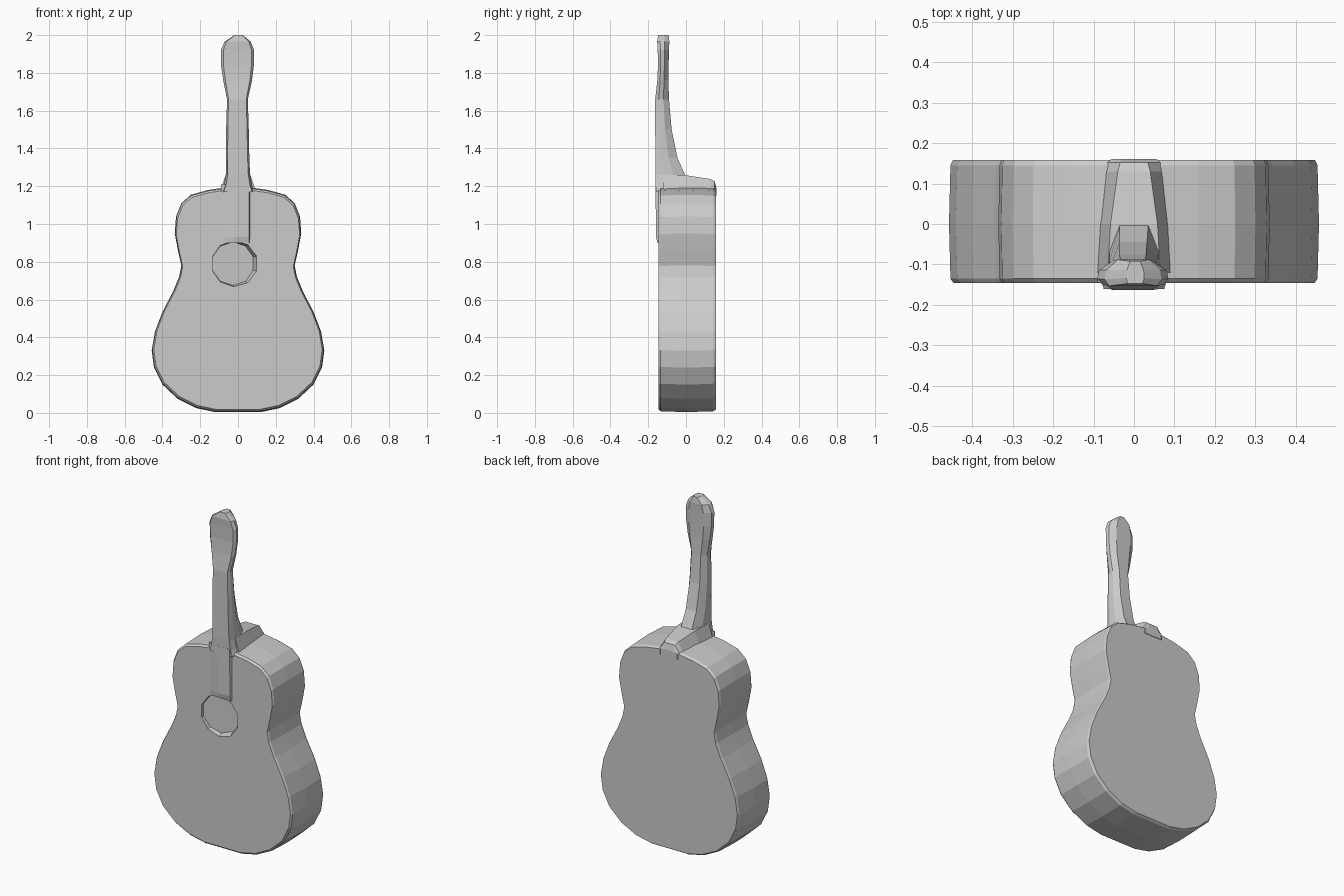
import bpy, bmesh, math

cube = bpy.data.objects.get("Cube")
if cube:
    bpy.data.objects.remove(cube, do_unlink=True)

grey = bpy.data.materials.new("plain grey")
grey.use_nodes = True
color = (0.6, 0.6, 0.6, 1)
grey.diffuse_color = color
grey.node_tree.nodes["Principled BSDF"].inputs["Base Color"].default_value = color


def add_object(name, bm):
    """Turn a bmesh into a flat shaded object."""
    bmesh.ops.recalc_face_normals(bm, faces=bm.faces)
    mesh = bpy.data.meshes.new(name)
    bm.to_mesh(mesh)
    bm.free()
    mesh.materials.append(grey)
    ob = bpy.data.objects.new(name, mesh)
    bpy.context.collection.objects.link(ob)
    return ob


def loft(name, rings):
    """Skin closed rings of equal length and cap both ends."""
    bm = bmesh.new()
    loops = [[bm.verts.new(p) for p in ring] for ring in rings]
    n = len(loops[0])
    for a, b in zip(loops, loops[1:]):
        for i in range(n):
            j = (i + 1) % n
            bm.faces.new((a[i], a[j], b[j], b[i]))
    bm.faces.new(loops[0])
    bm.faces.new(loops[-1])
    return add_object(name, bm)


# Body: mirrored half outline, with softly bulged sides and rounded rims
half = [(0.12, 0.004), (0.22, 0.025), (0.32, 0.075), (0.40, 0.15),
        (0.445, 0.24), (0.457, 0.33), (0.44, 0.43), (0.40, 0.535),
        (0.345, 0.64), (0.312, 0.72), (0.30, 0.78), (0.318, 0.86),
        (0.335, 0.95), (0.328, 1.04), (0.30, 1.11), (0.25, 1.155),
        (0.16, 1.18), (0.07, 1.193)]
outline = half + [(-x, z) for x, z in reversed(half)]
layers = [(-0.146, 0.975), (-0.135, 0.992), (0.0, 1.0),
          (0.145, 0.992), (0.158, 0.978)]
body = loft("body", [[(x * s, y, 0.6 + (z - 0.6) * s) for x, z in outline]
                     for y, s in layers])

# Sound hole: shallow tilted recess, deepest on the right
bm = bmesh.new()
bmesh.ops.create_cone(bm, cap_ends=True, segments=10,
                      radius1=0.115, radius2=0.14, depth=0.12)
cutter = add_object("sound_hole_cutter", bm)
cutter.rotation_euler = (math.radians(90), 0, math.radians(9))
cutter.location = (-0.018, -0.172, 0.79)
cutter.hide_render = True
cutter.hide_viewport = True
cut = body.modifiers.new("sound hole", "BOOLEAN")
cut.operation = "DIFFERENCE"
cut.object = cutter


# Neck and headstock: sections of (z, centre x, half width, front y, back y)
def neck_section(z, cx, w, front, back):
    d = back - front
    right = [(0.85, 0.0), (1.0, 0.25), (0.95, 0.6), (0.55, 1.0)]
    shape = right + [(-u, v) for u, v in reversed(right)]
    return [(cx + u * w, front + v * d, z) for u, v in shape]


neck = [(1.17, 0, 0.088, -0.16, 0.03), (1.205, 0, 0.075, -0.16, 0.03),
        (1.26, 0, 0.064, -0.162, -0.005), (1.35, -0.002, 0.062, -0.162, -0.045),
        (1.50, -0.003, 0.06, -0.163, -0.076), (1.66, -0.003, 0.055, -0.163, -0.09),
        (1.76, -0.002, 0.076, -0.152, -0.093), (1.84, -0.003, 0.087, -0.148, -0.092),
        (1.92, -0.003, 0.088, -0.15, -0.09), (1.965, -0.002, 0.07, -0.153, -0.088),
        (2.0, 0.003, 0.022, -0.147, -0.092)]
loft("neck_and_headstock", [neck_section(*s) for s in neck])

# Heel: low ridge running back over the top of the body
heel = [(-0.12, 0.09, 0.065, 1.262), (0.0, 0.085, 0.058, 1.258),
        (0.13, 0.07, 0.04, 1.238), (0.152, 0.065, 0.034, 1.225),
        (0.161, 0.055, 0.03, 1.19)]
loft("heel", [[(-w, y, 1.15), (-w, y, 1.185), (-t, y, top),
               (t, y, top), (w, y, 1.185), (w, y, 1.15)]
              for y, w, t, top in heel])

# Fingerboard end: thin tongue over the front, fading out to the left
tongue = [(0.90, -0.151), (0.93, -0.158), (1.14, -0.161), (1.21, -0.161)]
loft("fingerboard_end", [[(-0.09, -0.144, z), (-0.02, y, z), (0.058, y, z),
                          (0.066, -0.14, z), (-0.09, -0.14, z)]
                         for z, y in tongue])
